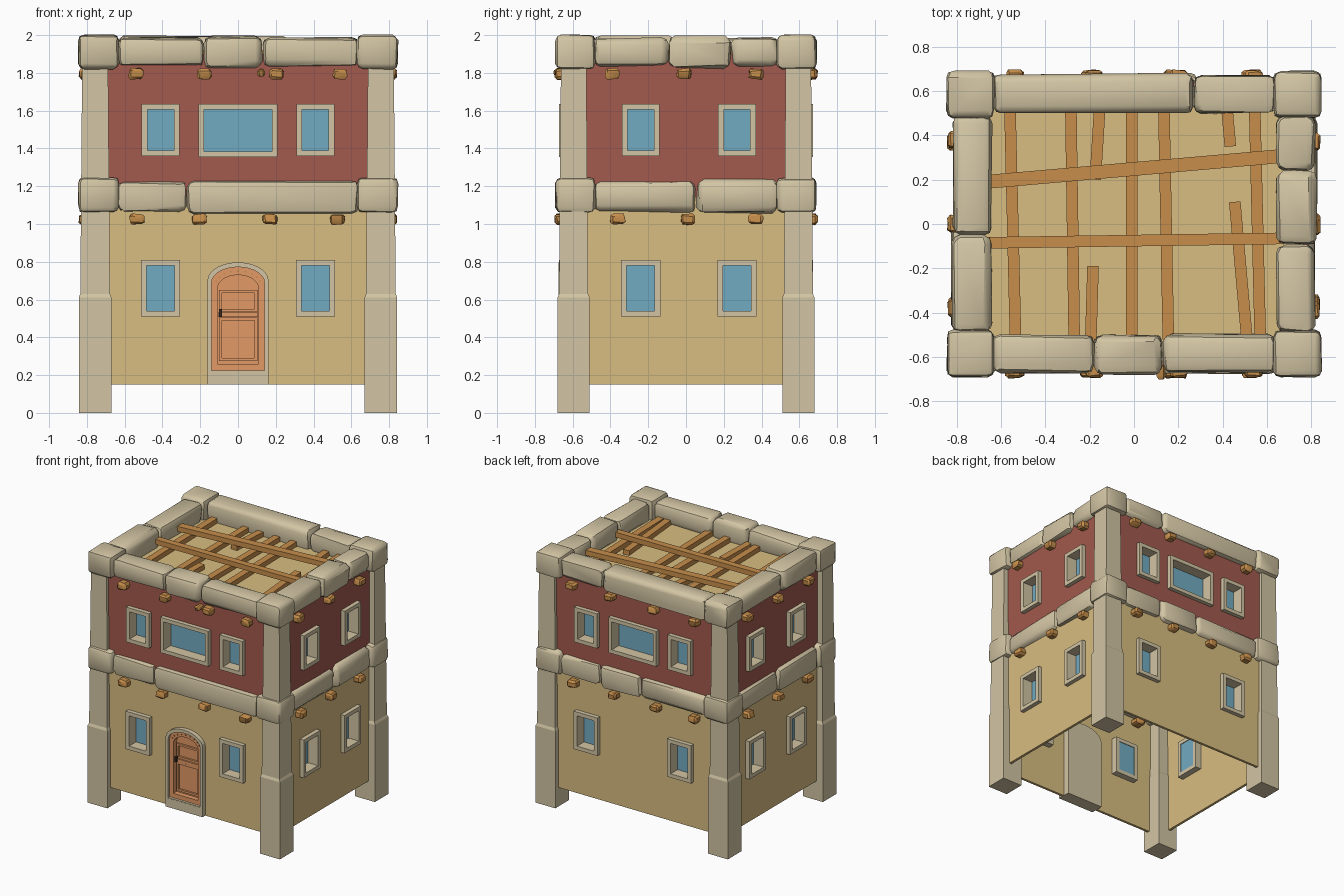
import bpy, bmesh, math, random
from mathutils import Matrix, Vector

random.seed(4)
if "Cube" in bpy.data.objects:
    bpy.data.objects.remove(bpy.data.objects["Cube"], do_unlink=True)


def material(name, r, g, b):
    m = bpy.data.materials.new(name)
    m.use_nodes = True
    m.diffuse_color = (r, g, b, 1)
    m.node_tree.nodes["Principled BSDF"].inputs["Base Color"].default_value = (r, g, b, 1)
    return m


PLASTER = material("tan plaster", .69, .51, .22)
RED = material("red plaster", .36, .10, .075)
STONE = material("pale stone", .65, .56, .37)
GLASS = material("blue glass", .17, .41, .54)
DOOR = material("orange door wood", .76, .32, .13)
WOOD = material("brown beam wood", .57, .27, .07)
IRON = material("dark iron", .04, .025, .02)

I = Matrix.Identity(4)
UP = Matrix(((1, 0, 0, 0), (0, 0, 1, 0), (0, 1, 0, 0), (0, 0, 0, 1)))  # extrude along z
HX, HY = .785, .64  # wall planes


def finish(name, bm, mat, smooth=False):
    bmesh.ops.recalc_face_normals(bm, faces=bm.faces[:])
    me = bpy.data.meshes.new(name)
    bm.to_mesh(me)
    bm.free()
    me.materials.append(mat)
    ob = bpy.data.objects.new(name, me)
    bpy.context.collection.objects.link(ob)
    if smooth:
        bpy.ops.object.select_all(action='DESELECT')
        bpy.context.view_layer.objects.active = ob
        ob.select_set(True)
        bpy.ops.object.shade_smooth_by_angle(angle=math.radians(35))
    return ob


def block(name, lo, hi, mat, M=I, bevel=0, jitter=0, segments=2):
    """Box between two corners, optionally rounded and roughened."""
    bm = bmesh.new()
    bmesh.ops.create_cube(bm, size=1)
    for v in bm.verts:
        v.co = Vector([(a + b) / 2 + c * (b - a) for a, b, c in zip(lo, hi, v.co)])
    if bevel:
        bmesh.ops.bevel(bm, geom=bm.edges[:], offset=bevel, segments=segments, affect='EDGES', profile=.5)
    for v in bm.verts:
        v.co += Vector([random.uniform(-jitter, jitter) for _ in range(3)])
    bm.transform(M)
    return finish(name, bm, mat, bevel > 0)


def prism(name, outline, d0, d1, mat, M=I):
    """Solid outline extruded through the depth axis."""
    bm = bmesh.new()
    a, b = [[bm.verts.new(M @ Vector((x, d, z))) for x, z in outline] for d in (d0, d1)]
    bm.faces.new(a)
    bm.faces.new(b)
    for i in range(len(a)):
        bm.faces.new((a[i - 1], a[i], b[i], b[i - 1]))
    return finish(name, bm, mat)


def ring(name, outer, inner, d0, d1, mat, M=I):
    """Frame between two outlines with equal point counts."""
    bm = bmesh.new()
    loops = [[bm.verts.new(M @ Vector((x, d, z))) for x, z in pts]
             for pts, d in ((outer, d0), (inner, d0), (inner, d1), (outer, d1))]
    for k in range(4):
        a, b = loops[k - 1], loops[k]
        for i in range(len(a)):
            bm.faces.new((a[i - 1], a[i], b[i], b[i - 1]))
    return finish(name, bm, mat)


def rect(w, z0, z1, u=0):
    return [(u - w, z0), (u + w, z0), (u + w, z1), (u - w, z1)]


def arch(w, z0, spring, top, n=14):
    return [(-w, z0), (w, z0)] + [(w * math.cos(math.pi * i / n), spring + (top - spring) * math.sin(math.pi * i / n))
                                  for i in range(n + 1)]


def side(turn, dist):
    """Frame of one wall: x along it, -y outward."""
    return Matrix.Rotation(math.radians(turn), 4, 'Z') @ Matrix.Translation((0, -dist, 0))


SIDES = {"front": side(0, HY), "left": side(90, HX), "back": side(180, HY), "right": side(270, HX)}

# Walls: two open boxes
footprint = [rect(HX - t, -HY + t, HY - t) for t in (0, .02)]
walls = [ring("lower_wall", *footprint, .15, 1.14, PLASTER, UP),
         ring("upper_wall", *footprint, 1.14, 1.9, RED, UP)]

# Windows: deep frame with glass at the back
cutters = []


def window(face, u, half, z0, z1, level):
    M = SIDES[face]
    o, i = rect(half, z0, z1, u), rect(half - .03, z0 + .03, z1 - .03, u)
    ring(face + "_window_frame", o, i, -.033, .07, STONE, M)
    prism(face + "_window_glass", rect(half - .025, z0 + .025, z1 - .025, u), .055, .065, GLASS, M)
    cutters.append((level, prism("window_cutter", rect(half - .01, z0 + .01, z1 - .01, u), -.1, .1, STONE, M)))


for face, spots in (("front", (-.41, .41)), ("back", (-.41, .41)), ("left", (-.24, .27)), ("right", (-.27, .24))):
    for u in spots:
        window(face, u, .104, .51, .81, 0)
        window(face, u, .1, 1.36, 1.635, 1)
    if face in ("front", "back"):
        window(face, 0, .21, 1.355, 1.635, 1)

# Doorway
F = SIDES["front"]
cutters.append((0, prism("door_cutter", arch(.15, .1, .7, .785), -.1, .1, STONE, F)))
ring("door_stone_frame", arch(.162, .15, .7, .797), arch(.14, .22, .69, .772), -.035, .07, STONE, F)
ring("door_wood_frame", arch(.14, .22, .69, .772), arch(.108, .26, .66, .73), -.015, .05, DOOR, F)
prism("door_leaf", arch(.112, .255, .662, .735), .025, .05, DOOR, F)
prism("door_back", arch(.145, .16, .695, .78), .05, .07, STONE, F)
prism("door_step", rect(.14, .15, .225), -.034, .05, STONE, F)
for z0, z1 in ((.275, .505), (.535, .65)):
    ring("door_panel_trim", rect(.102, z0, z1, .002), rect(.086, z0 + .016, z1 - .016, .002), .01, .026, DOOR, F)
block("door_rail", (-.105, .005, .508), (.105, .03, .532), DOOR, F)
block("door_handle", (-.1, -.012, .51), (-.085, .01, .55), IRON, F)
for i in range(1, 10):
    a = math.pi * i / 10
    x, z = .122 * math.cos(a), .675 + .075 * math.sin(a)
    block("door_stud", (x - .004, -.02, z - .004), (x + .004, -.012, z + .004), WOOD, F)

# Cut the openings
for level, cutter in cutters:
    wall = walls[level]
    mod = wall.modifiers.new("opening", 'BOOLEAN')
    mod.operation, mod.solver, mod.object = 'DIFFERENCE', 'EXACT', cutter
    bpy.context.view_layer.objects.active = wall
    bpy.ops.object.modifier_apply(modifier=mod.name)
    bpy.data.objects.remove(cutter, do_unlink=True)
for wall in walls:
    m = wall.data.materials[0]
    wall.data.materials.clear()
    wall.data.materials.append(m)
    for p in wall.data.polygons:
        p.material_index = 0

# Corner pillars and capping stones
for sx in (-1, 1):
    for sy in (-1, 1):
        bm = bmesh.new()
        rows = [[bm.verts.new((sx * x, sy * y, z)) for x, y in
                 ((.67 + t, .51 + t), (.843 - t, .51 + t), (.843 - t, .68 - t), (.67 + t, .68 - t))]
                for t, z in ((0, 0), (0, .61), (.008, .63), (.018, 1.86))]
        for a, b in zip(rows, rows[1:]):
            for i in range(4):
                bm.faces.new((a[i - 1], a[i], b[i], b[i - 1]))
        bm.faces.new(rows[0])
        bm.faces.new(rows[-1])
        finish("corner_pillar", bm, STONE)
        for z0, z1 in ((1.06, 1.245), (1.82, 2.0)):
            xs, ys = sorted((sx * .63, sx * .845)), sorted((sy * .48, sy * .69))
            block("corner_stone", (xs[0], ys[0], z0), (xs[1], ys[1], z1), STONE, I, .03, .004)

# Stone courses: joints along each wall
courses = {"front": ((-.64, -.27, .64), (-.64, -.18, .13, .64)),
           "left": ((-.49, .055, .49), (-.49, -.095, .24, .49)),
           "back": ((-.64, -.29, .06, .64), (-.64, -.27, .64)),
           "right": ((-.49, 0, .49), (-.49, .05, .49))}
for face, (middle, top) in courses.items():
    for joints, z0, z1, inner in ((middle, 1.065, 1.225, .08), (top, 1.835, 1.985, .14)):
        for k, (a, b) in enumerate(zip(joints, joints[1:])):
            e = .008 * (k % 2)
            block(face + "_course_stone", (a + .003, -.03 - e, z0 - e), (b - .003, inner, z1 + e),
                  STONE, SIDES[face], .034, .006)

# Log ends under each course
logs = {"front": ((-.535, -.205, .17, .525), (-.54, -.18, .205, .54)),
        "left": ((-.36, .01, .37), (-.39, -.01, .37)),
        "back": ((-.525, -.17, .2, .535), (-.54, -.2, .18, .54)),
        "right": ((-.37, 0, .37), (-.38, 0, .38))}
for face, levels in logs.items():
    for spots, z in zip(levels, (1.025, 1.795)):
        for u in spots:
            block(face + "_log_end", (u - .038, -.055, z - .028), (u + .038, .09, z + .028),
                  WOOD, SIDES[face], .012, .004, 1)
block("small_log_end", (.1, -.06, 1.78), (.145, .05, 1.82), WOOD, F, .012, .003, 1)

# Roof deck and loose beams
block("roof_deck", (-.77, -.625, 1.815), (.77, .625, 1.845), PLASTER)


def beam(name, p, q, width, z):
    d = Vector(q) - Vector(p)
    M = Matrix.Translation((p[0], p[1], z)) @ Matrix.Rotation(math.atan2(d.y, d.x), 4, 'Z')
    block(name, (0, -width / 2, 0), (d.length, width / 2, .04), WOOD, M)


for x0, y0, x1, y1 in ((-.56, .52, -.535, -.52), (-.285, .52, -.27, -.52), (-.155, .52, -.175, .2),
                       (-.185, -.19, -.195, -.52), (-.01, .52, -.01, -.52), (.135, .52, .155, -.52),
                       (.42, .52, .435, .35), (.455, .1, .51, -.52), (.545, .52, .57, -.52)):
    beam("roof_joist", (x0, y0), (x1, y1), .052, 1.843)
beam("roof_cross_beam", (-.67, .19), (.67, .307), .062, 1.88)
beam("roof_cross_beam", (-.67, -.085), (.67, -.065), .052, 1.88)
